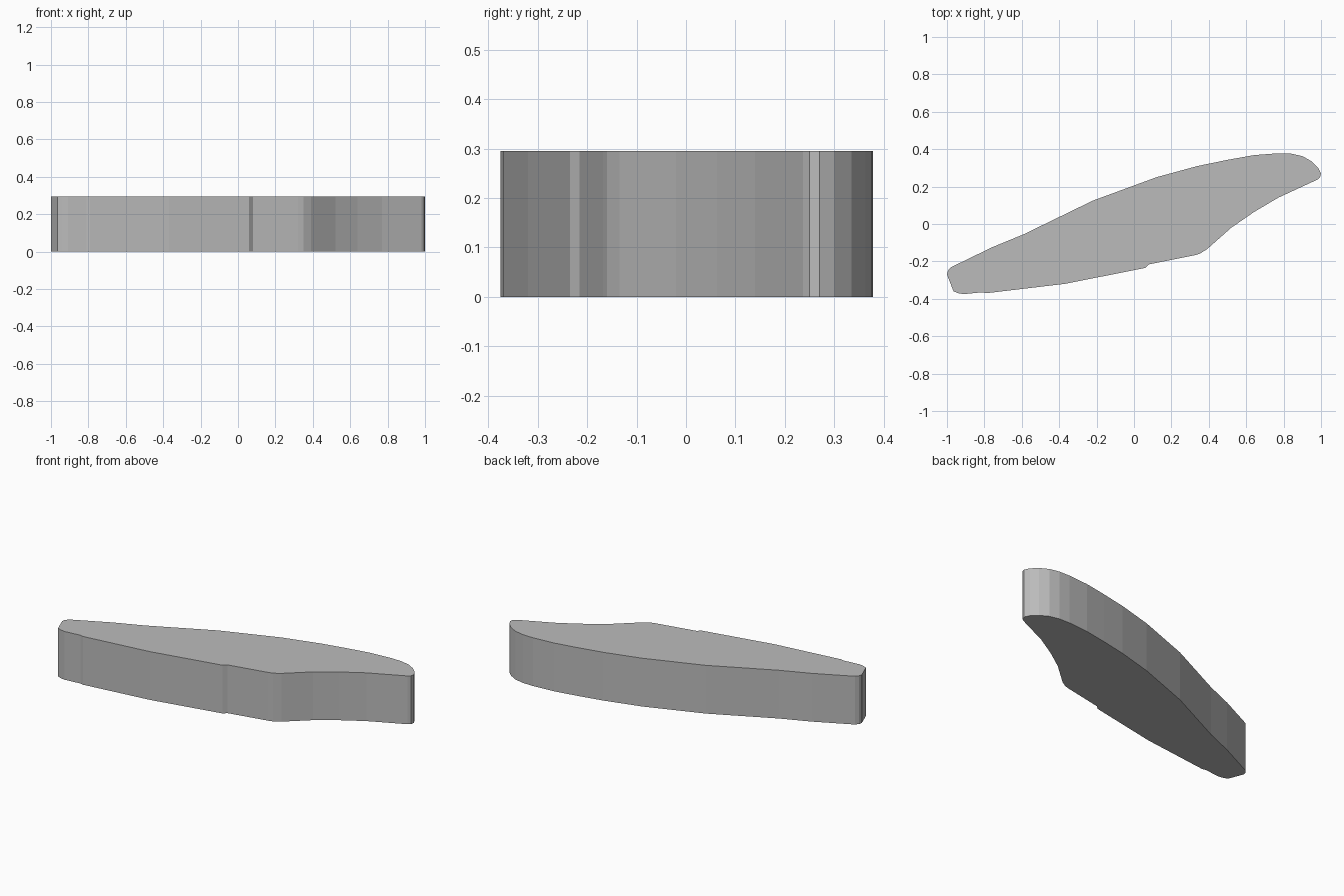
import bpy
import bmesh

cube = bpy.data.objects.get("Cube")
if cube:
    bpy.data.objects.remove(cube, do_unlink=True)

HEIGHT = 0.295

# Plain grey material
grey = bpy.data.materials.new("plain grey")
grey.use_nodes = True
colour = (0.5, 0.5, 0.5, 1)
grey.diffuse_color = colour
grey.node_tree.nodes["Principled BSDF"].inputs["Base Color"].default_value = colour

# Outline, counterclockwise: front edge with its small steps, then the back edge
front_edge = [
    (-1, -.27), (-.965, -.36), (-.94, -.37), (-.91, -.375), (-.81, -.365), (-.79, -.37),
    (-.37, -.32), (.06, -.235), (.08, -.216), (.32, -.168), (.35, -.16), (.39, -.135),
    (.52, -.02), (.64, .063), (.77, .14), (.98, .237), (.995, .25),
]
back_edge = [
    (1, .27), (.985, .3), (.95, .335), (.9, .363), (.84, .376), (.77, .378), (.64, .368),
    (.5, .343), (.34, .31), (.12, .25), (-.22, .125), (-.59, -.055), (-.76, -.125),
    (-.98, -.232), (-.995, -.25),
]

# Slab body: fill the outline and extrude it upward
bm = bmesh.new()
base = bm.faces.new([bm.verts.new((x, y, 0)) for x, y in front_edge + back_edge])
raised = bmesh.ops.extrude_face_region(bm, geom=[base], use_keep_orig=True)
top_verts = [g for g in raised["geom"] if isinstance(g, bmesh.types.BMVert)]
bmesh.ops.translate(bm, verts=top_verts, vec=(0, 0, HEIGHT))
bmesh.ops.recalc_face_normals(bm, faces=bm.faces)

mesh = bpy.data.meshes.new("slab_body")
bm.to_mesh(mesh)
bm.free()
mesh.materials.append(grey)
slab = bpy.data.objects.new("slab_body", mesh)
bpy.context.collection.objects.link(slab)
